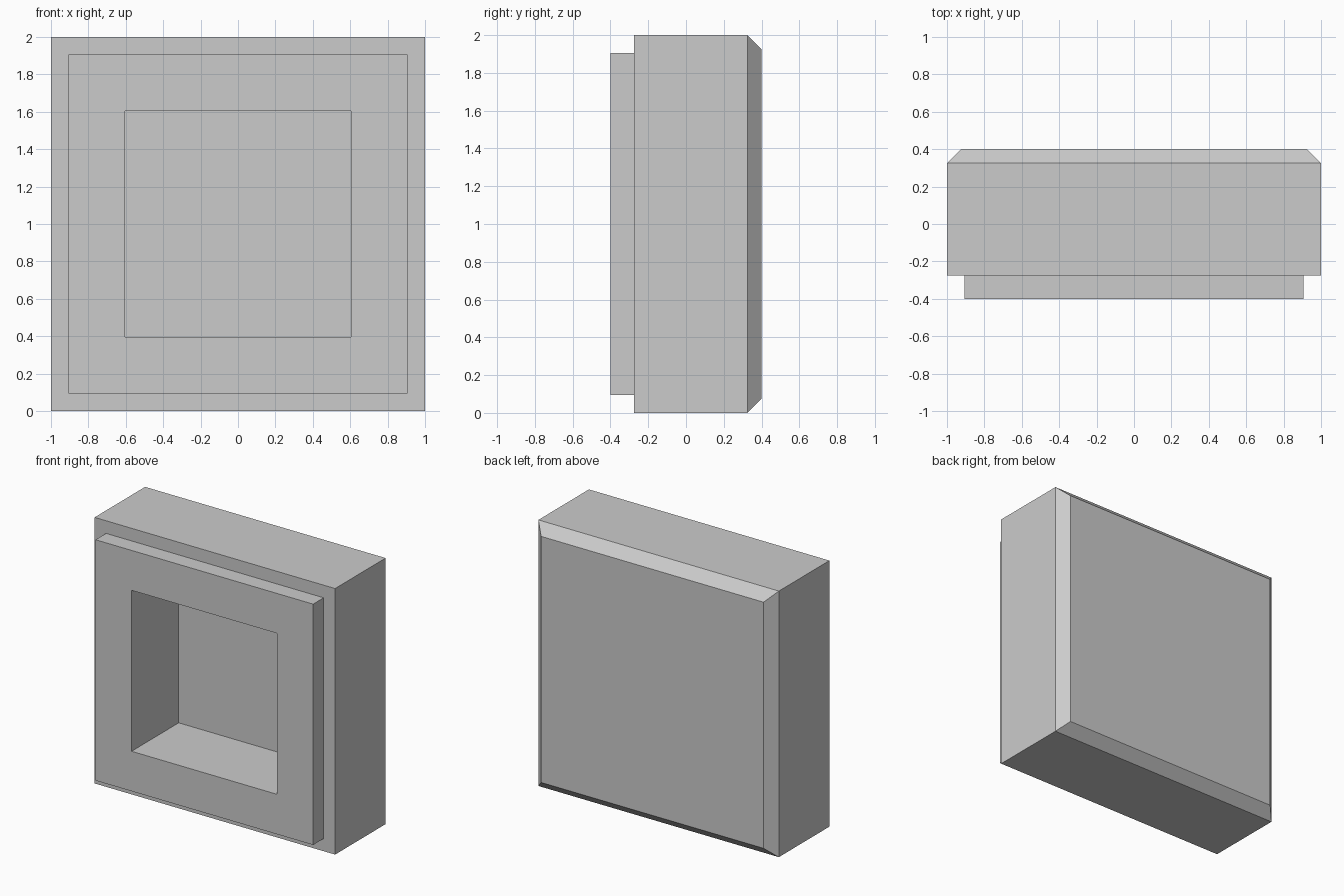
import bpy
import bmesh

if "Cube" in bpy.data.objects:
    bpy.data.objects.remove(bpy.data.objects["Cube"], do_unlink=True)

# Plain grey material
grey = bpy.data.materials.new("plain_grey")
grey.use_nodes = True
colour = (0.6, 0.6, 0.6, 1.0)
grey.diffuse_color = colour
grey.node_tree.nodes["Principled BSDF"].inputs["Base Color"].default_value = colour

CENTRE_Z = 1.0


def square_loop(bm, half, y):
    """Square of the given half width, standing upright at depth y."""
    corners = ((-1, -1), (1, -1), (1, 1), (-1, 1))
    return [bm.verts.new((sx * half, y, CENTRE_Z + sz * half)) for sx, sz in corners]


def loft_squares(name, profile):
    """Closed solid joining square loops, from the first cap to the last."""
    bm = bmesh.new()
    loops = [square_loop(bm, half, y) for half, y in profile]
    bm.faces.new(loops[0])
    for a, b in zip(loops, loops[1:]):
        for i in range(4):
            j = (i + 1) % 4
            bm.faces.new((a[i], b[i], b[j], a[j]))
    bm.faces.new(loops[-1][::-1])
    mesh = bpy.data.meshes.new(name)
    bm.to_mesh(mesh)
    bm.free()
    mesh.materials.append(grey)
    obj = bpy.data.objects.new(name, mesh)
    bpy.context.collection.objects.link(obj)
    return obj


# Half width and depth of each loop
loft_squares("recessed_box", [
    (0.605, 0.16),     # recess floor
    (0.605, -0.40),    # recess mouth
    (0.905, -0.40),    # raised frame, outer edge
    (0.905, -0.275),   # frame meets the housing
    (1.00, -0.275),    # housing front
    (1.00, 0.325),     # housing back
    (0.925, 0.40),     # chamfered back panel
])
